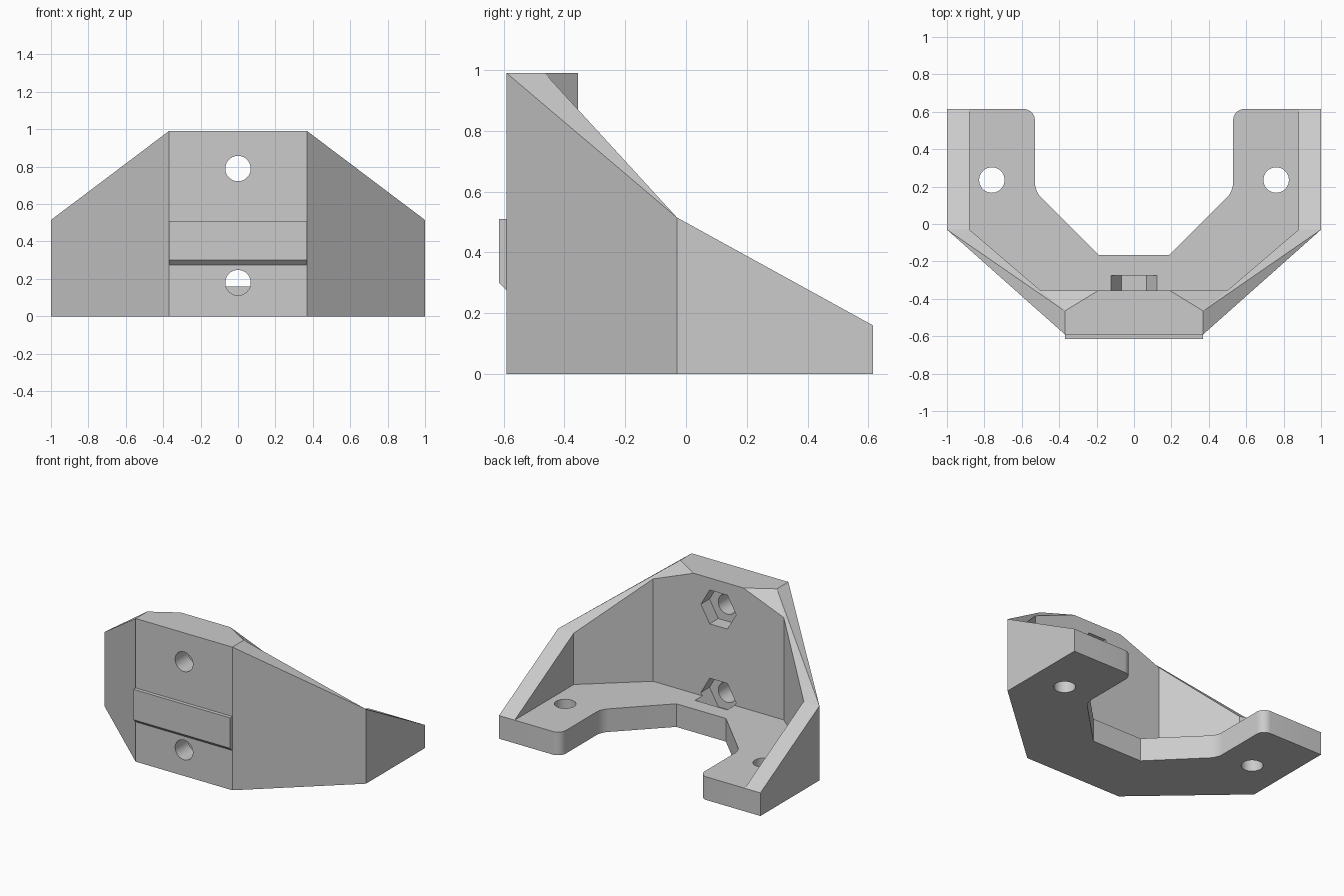
import bpy, bmesh
from math import pi
from mathutils import Matrix

cube = bpy.data.objects.get("Cube")
if cube:
    bpy.data.objects.remove(cube, do_unlink=True)

grey = bpy.data.materials.new("plain_grey")
grey.use_nodes = True
grey.diffuse_color = (0.6, 0.6, 0.6, 1)
grey.node_tree.nodes["Principled BSDF"].inputs["Base Color"].default_value = (0.6, 0.6, 0.6, 1)

BASE_TOP, TOP, FRONT, BACK_FACE = 0.16, 0.99, -0.59, -0.355


def finish(name, bm):
    bmesh.ops.recalc_face_normals(bm, faces=bm.faces)
    mesh = bpy.data.meshes.new(name)
    bm.to_mesh(mesh)
    bm.free()
    mesh.materials.append(grey)
    ob = bpy.data.objects.new(name, mesh)
    bpy.context.collection.objects.link(ob)
    return ob


def prism(bm, points, shift):
    face = bm.faces.new([bm.verts.new(p) for p in points])
    made = bmesh.ops.extrude_face_region(bm, geom=[face])["geom"]
    bmesh.ops.translate(bm, vec=shift, verts=[v for v in made if isinstance(v, bmesh.types.BMVert)])


def cylinder(name, sides, radius, start, end):
    # Straight cutter between two points along y or z
    bm = bmesh.new()
    along_y = start[1] != end[1]
    length = (end[1] - start[1]) if along_y else (end[2] - start[2])
    middle = [(a + b) / 2 for a, b in zip(start, end)]
    turn = Matrix.Rotation(pi / 2, 4, "X") if along_y else Matrix.Identity(4)
    # A six-sided cutter keeps corners pointing sideways
    spin = Matrix.Rotation(pi / 2 if sides == 6 else 0, 4, "Z")
    bmesh.ops.create_cone(bm, cap_ends=True, segments=sides, radius1=radius, radius2=radius,
                          depth=length, matrix=Matrix.Translation(middle) @ turn @ spin)
    return finish(name, bm)


def combine(target, other, operation):
    mod = target.modifiers.new(operation.lower(), "BOOLEAN")
    mod.operation, mod.solver, mod.object = operation, "EXACT", other
    bpy.context.view_layer.objects.active = target
    bpy.ops.object.modifier_apply(modifier=mod.name)
    bpy.data.objects.remove(other, do_unlink=True)


# Angled wall: named corners of the left half, mirrored to the right
plan = {"outer_end": (1, 0.615, BASE_TOP), "outer_bend": (1, -0.03, 0.515), "outer_front": (0.37, FRONT, TOP),
        "inner_end": (0.88, 0.615, BASE_TOP), "inner_bend": (0.88, -0.03, 0.515),
        "inner_back": (0.5, BACK_FACE, 0.868)}
bm = bmesh.new()
v = {}
for s in (1, -1):
    for key, (x, y, z) in plan.items():
        v[key, "low", s] = bm.verts.new((s * x, y, 0))
        v[key, "high", s] = bm.verts.new((s * x, y, z))
    v["shoulder", "high", s] = bm.verts.new((s * 0.37, -0.465, TOP))
    v["crest", "high", s] = bm.verts.new((s * 0.19, BACK_FACE, TOP))

    def face(level, *keys):
        bm.faces.new([v[k, level, s] for k in keys])

    loop = ["outer_front", "outer_bend", "outer_end", "inner_end", "inner_bend", "inner_back"]
    for a, b in zip(loop, loop[1:]):
        bm.faces.new([v[a, "low", s], v[b, "low", s], v[b, "high", s], v[a, "high", s]])
    face("low", "outer_end", "outer_bend", "inner_bend", "inner_end")
    face("low", "outer_bend", "outer_front", "inner_back", "inner_bend")
    face("high", "outer_end", "outer_bend", "inner_bend", "inner_end")
    face("high", "outer_bend", "shoulder", "inner_back", "inner_bend")
    face("high", "outer_bend", "outer_front", "shoulder")
    face("high", "shoulder", "crest", "inner_back")


def across(*keys):
    # Middle face joining both halves
    bm.faces.new([v[k, l, 1] for k, l in keys] + [v[k, l, -1] for k, l in reversed(keys)])


across(("outer_front", "low"), ("outer_front", "high"))
across(("outer_front", "high"), ("shoulder", "high"), ("crest", "high"))
across(("crest", "high"), ("inner_back", "high"), ("inner_back", "low"))
across(("inner_back", "low"), ("outer_front", "low"))
bracket = finish("bracket_body", bm)

# U-shaped floor plate with rounded arm corners
half = [(0.19, -0.165), (0.53, 0.175), (0.53, 0.615), (0.94, 0.615), (0.94, -0.06), (0.42, -0.48)]
outline = half + [(-x, y) for x, y in reversed(half)]
bm = bmesh.new()
prism(bm, [(x, y, 0) for x, y in outline], (0, 0, BASE_TOP))
for y, offset in ((0.615, 0.06), (0.175, 0.045)):
    edges = [e for e in bm.edges if all(abs(abs(p.co.x) - 0.53) < 0.001 and abs(p.co.y - y) < 0.001
                                        for p in e.verts)]
    bmesh.ops.bevel(bm, geom=edges, offset=offset, segments=8, profile=0.5, affect="EDGES")
combine(bracket, finish("floor_plate", bm), "UNION")

# Raised front rail with a chamfered lower edge
bm = bmesh.new()
rail = [(-0.55, 0.51), (-0.615, 0.51), (-0.615, 0.3), (FRONT, 0.275), (-0.55, 0.275)]
prism(bm, [(-0.37, y, z) for y, z in rail], (0.74, 0, 0))
combine(bracket, finish("front_rail", bm), "UNION")

# Screw holes with nut pockets behind them
for z in (0.18, 0.79):
    combine(bracket, cylinder("nut_pocket", 6, 0.135, (0, -0.45, z), (0, -0.275, z)), "DIFFERENCE")
    combine(bracket, cylinder("screw_hole", 40, 0.068, (0, -0.7, z), (0, -0.4, z)), "DIFFERENCE")

# Mounting holes through the arms
for x in (-0.76, 0.76):
    combine(bracket, cylinder("mounting_hole", 40, 0.068, (x, 0.235, -0.1), (x, 0.235, 0.3)), "DIFFERENCE")

# Merge coplanar pieces, then smooth only the round surfaces
bm = bmesh.new()
bm.from_mesh(bracket.data)
bmesh.ops.remove_doubles(bm, verts=bm.verts, dist=0.0005)
bmesh.ops.dissolve_limit(bm, angle_limit=0.01, verts=bm.verts, edges=bm.edges)
bm.to_mesh(bracket.data)
bm.free()
bpy.ops.object.select_all(action="DESELECT")
bracket.select_set(True)
bpy.context.view_layer.objects.active = bracket
bpy.ops.object.shade_smooth_by_angle(angle=pi / 12)
